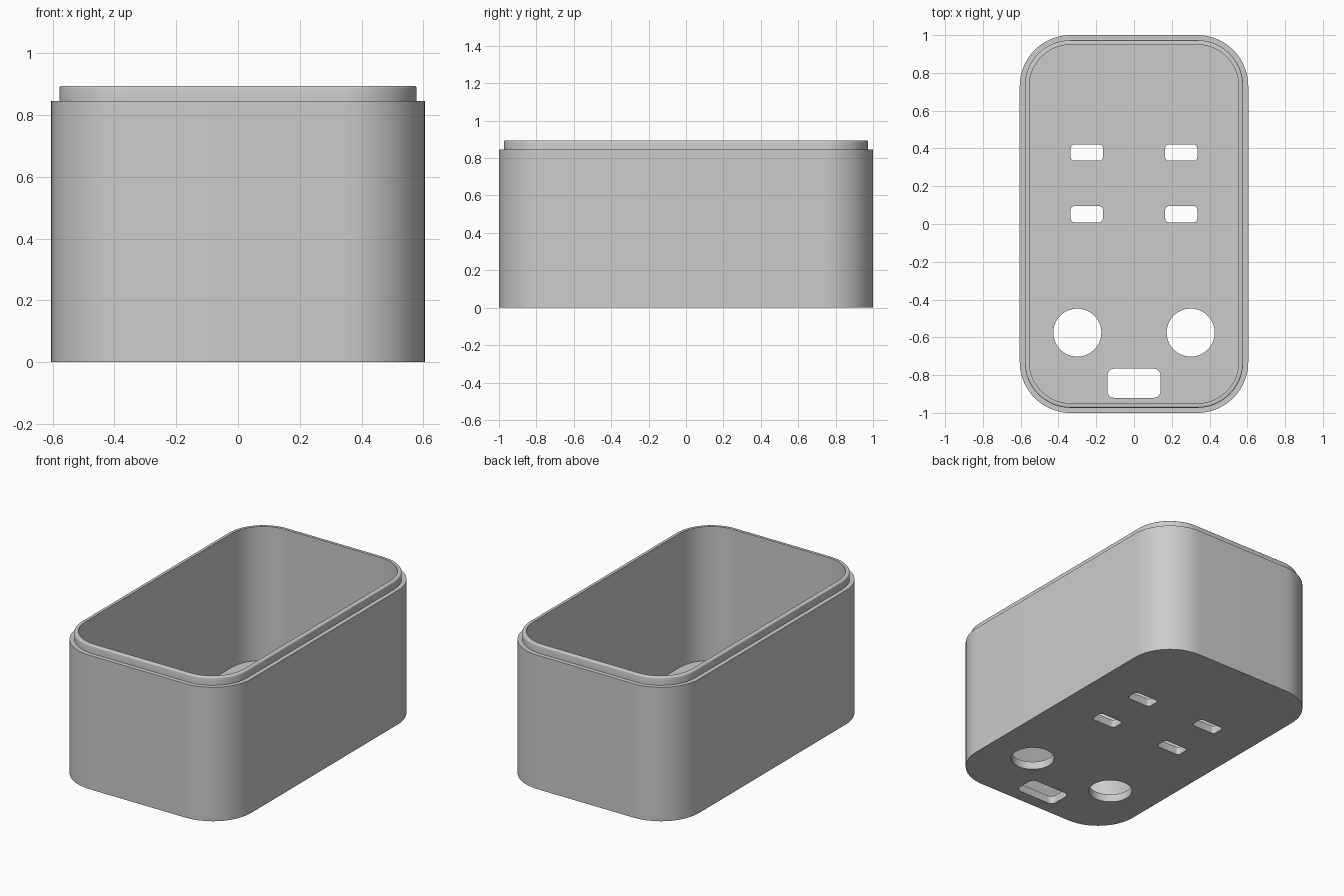
import bpy, bmesh
from math import cos, sin, pi

if "Cube" in bpy.data.objects:
    bpy.data.objects.remove(bpy.data.objects["Cube"], do_unlink=True)

HALF_X, HALF_Y, CORNER = 0.605, 1.0, 0.27
WALL_TOP, LIP_TOP, FLOOR = 0.845, 0.895, 0.05
LIP_INSET, INNER_INSET, BEVEL = 0.027, 0.051, 0.008

grey = bpy.data.materials.new("plain grey")
grey.use_nodes = True
colour = (0.6, 0.6, 0.6, 1.0)
grey.diffuse_color = colour
grey.node_tree.nodes["Principled BSDF"].inputs["Base Color"].default_value = colour


def rounded_outline(cx, cy, hx, hy, radius, steps):
    """Counter-clockwise outline of a rectangle with round corners."""
    points = []
    for k, (sx, sy) in enumerate([(1, 1), (-1, 1), (-1, -1), (1, -1)]):
        for i in range(steps + 1):
            a = (k + i / steps) * pi / 2
            points.append((cx + sx * (hx - radius) + radius * cos(a),
                           cy + sy * (hy - radius) + radius * sin(a)))
    return points


def loft(name, rings):
    """Closed solid through a list of (outline, z) rings."""
    bm = bmesh.new()
    loops = [[bm.verts.new((x, y, z)) for x, y in outline] for outline, z in rings]
    n = len(loops[0])
    for low, high in zip(loops, loops[1:]):
        for i in range(n):
            j = (i + 1) % n
            bm.faces.new((low[i], low[j], high[j], high[i]))
    bm.faces.new(loops[0][::-1])
    bm.faces.new(loops[-1])
    bmesh.ops.remove_doubles(bm, verts=bm.verts, dist=1e-5)
    bmesh.ops.recalc_face_normals(bm, faces=bm.faces)
    mesh = bpy.data.meshes.new(name)
    bm.to_mesh(mesh)
    bm.free()
    mesh.materials.append(grey)
    obj = bpy.data.objects.new(name, mesh)
    bpy.context.collection.objects.link(obj)
    return obj


def shell_ring(inset, z):
    return rounded_outline(0, 0, HALF_X - inset, HALF_Y - inset, CORNER - inset, 20), z


# Open box: outer wall, stepped lip with rounded edges, inner wall, floor
rings = [shell_ring(0, 0), shell_ring(0, WALL_TOP), shell_ring(LIP_INSET, WALL_TOP)]
for i in range(4):
    a = i / 3 * pi / 2
    rings.append(shell_ring(LIP_INSET + BEVEL * (1 - cos(a)),
                            LIP_TOP - BEVEL * (1 - sin(a))))
rings += [shell_ring(INNER_INSET, LIP_TOP), shell_ring(INNER_INSET, FLOOR)]
box = loft("open_box_shell", rings)

# Floor openings: four small slots, two round holes, one wide slot
openings = [rounded_outline(0, -0.843, 0.14, 0.077, 0.035, 8)]
for side in (-1, 1):
    openings.append(rounded_outline(side * 0.3, -0.575, 0.127, 0.127, 0.127, 14))
    for y in (0.052, 0.378):
        openings.append(rounded_outline(side * 0.25, y, 0.085, 0.043, 0.02, 6))

bpy.context.view_layer.objects.active = box
for outline in openings:
    cutter = loft("floor_cutter", [(outline, -0.1), (outline, FLOOR + 0.1)])
    cutter.hide_render = True
    cut = box.modifiers.new("floor opening", "BOOLEAN")
    cut.operation = "DIFFERENCE"
    cut.solver = "EXACT"
    cut.object = cutter
    bpy.ops.object.modifier_apply(modifier=cut.name)
    bpy.data.objects.remove(cutter, do_unlink=True)

# Smooth corners with crisp rims
bpy.ops.object.select_all(action="DESELECT")
box.select_set(True)
bpy.ops.object.shade_smooth_by_angle(angle=pi / 5)
